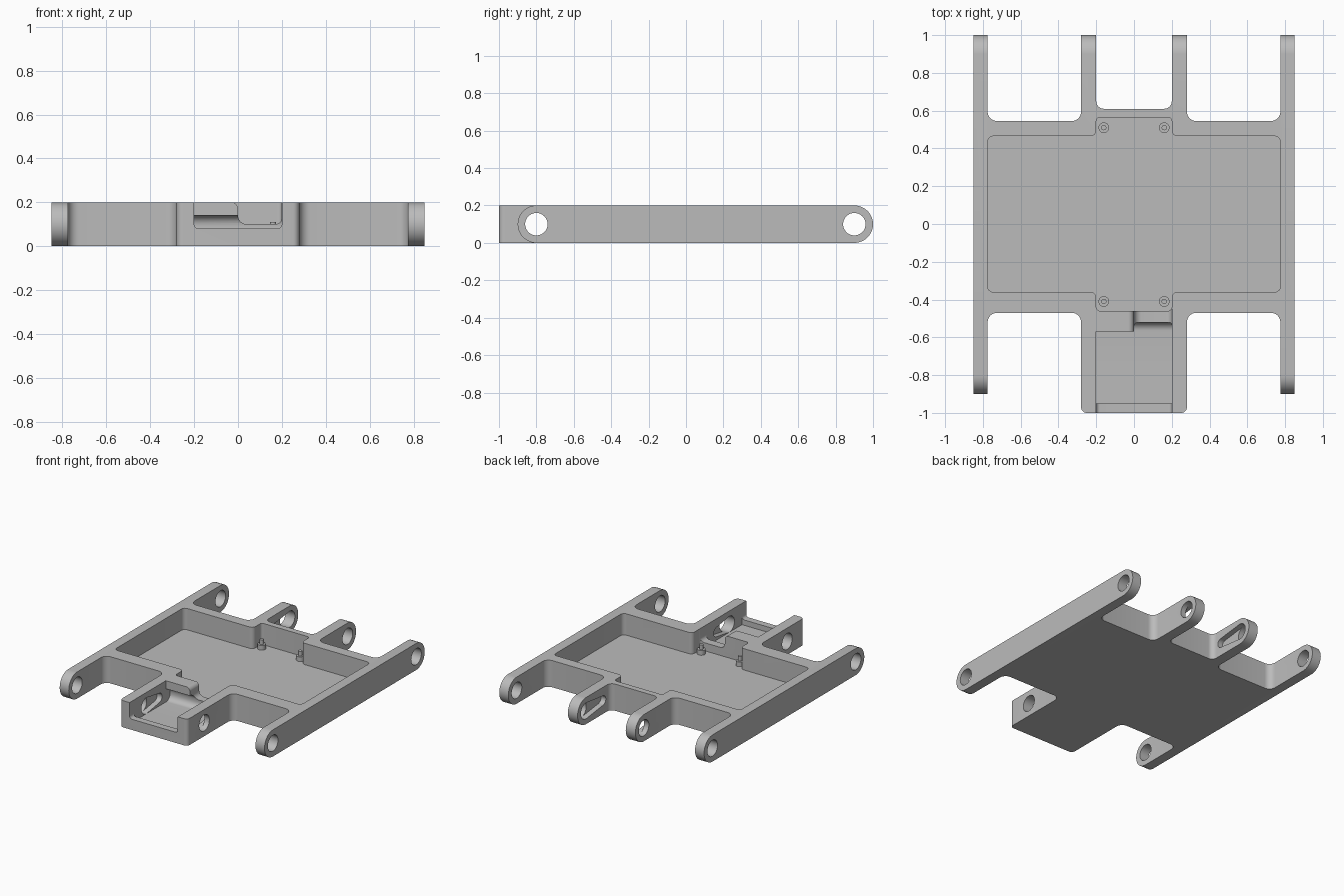
import bpy, bmesh, math
from mathutils import Vector

if "Cube" in bpy.data.objects:
    bpy.data.objects.remove(bpy.data.objects["Cube"])

gray = bpy.data.materials.new("plain gray")
gray.use_nodes = True
gray.diffuse_color = (0.5, 0.5, 0.5, 1)
gray.node_tree.nodes["Principled BSDF"].inputs["Base Color"].default_value = gray.diffuse_color

H = 0.2        # frame height
FLOOR = 0.04   # pocket floor level


def rounded(corners, steps=8):
    """Outline from (a, b, radius) corners, each replaced by a tangent arc."""
    out = []
    for i, (a, b, r) in enumerate(corners):
        p = Vector((a, b))
        if r == 0:
            out.append(p)
            continue
        u = (Vector(corners[i - 1][:2]) - p).normalized()
        v = (Vector(corners[(i + 1) % len(corners)][:2]) - p).normalized()
        centre = p + (u + v) * r           # all corners are square
        for k in range(steps + 1):
            t = k / steps * math.pi / 2
            out.append(centre - v * r * math.cos(t) - u * r * math.sin(t))
    return out


def mirrored(half):
    return half + [(-a, b, r) for a, b, r in reversed(half)]


def taper(y1, r1, y2, r2, steps=24):
    """Outline hugging two circles at axle height; y1 is the larger circle."""
    s = 1 if y1 > y2 else -1
    lean = math.asin((r1 - r2) / abs(y1 - y2)) if y1 != y2 else 0
    pts = []
    for y, r, start, sweep in ((y1, r1, -math.pi / 2 - lean, math.pi + 2 * lean),
                               (y2, r2, math.pi / 2 + lean, math.pi - 2 * lean)):
        for k in range(steps + 1):
            t = start + sweep * k / steps
            pts.append(Vector((y + s * r * math.cos(t), H / 2 + r * math.sin(t))))
    return pts


def prism(name, outline, axis, lo, hi):
    """Extrude a 2D outline along the named axis."""
    place = {"x": lambda p, c: (c, p[0], p[1]),
             "y": lambda p, c: (p[0], c, p[1]),
             "z": lambda p, c: (p[0], p[1], c)}[axis]
    bm = bmesh.new()
    rings = [[bm.verts.new(place(p, c)) for p in outline] for c in (lo, hi)]
    n = len(outline)
    for ring in rings:
        bm.faces.new(ring)
    for i in range(n):
        j = (i + 1) % n
        bm.faces.new((rings[0][i], rings[0][j], rings[1][j], rings[1][i]))
    bmesh.ops.remove_doubles(bm, verts=bm.verts[:], dist=1e-5)
    bmesh.ops.recalc_face_normals(bm, faces=bm.faces[:])
    mesh = bpy.data.meshes.new(name)
    bm.to_mesh(mesh)
    bm.free()
    mesh.materials.append(gray)
    ob = bpy.data.objects.new(name, mesh)
    bpy.context.collection.objects.link(ob)
    return ob


def combine(target, tool, operation="DIFFERENCE"):
    """Apply a boolean and discard the tool."""
    mod = target.modifiers.new("cut", "BOOLEAN")
    mod.operation, mod.solver, mod.object = operation, "EXACT", tool
    bpy.context.view_layer.objects.active = target
    bpy.ops.object.modifier_apply(modifier=mod.name)
    bpy.data.objects.remove(tool)


def smooth(ob):
    bpy.ops.object.select_all(action="DESELECT")
    ob.select_set(True)
    bpy.context.view_layer.objects.active = ob
    bpy.ops.object.shade_smooth_by_angle(angle=math.radians(30))


# Frame plan: side rails, rear arms, tray and front box
frame = prism("frame", rounded(mirrored([
    (0.2, 0.61, 0.04), (0.2, 1.1, 0), (0.28, 1.1, 0), (0.28, 0.545, 0.05),
    (0.775, 0.545, 0.05), (0.775, 1.1, 0), (0.85, 1.1, 0), (0.85, -1.1, 0),
    (0.775, -1.1, 0), (0.775, -0.47, 0.05), (0.28, -0.47, 0.05), (0.28, -1, 0.03)])),
    "z", -0.1, 0.3)

# Side envelope: round rail and arm ends, square front box
envelope = prism("envelope", taper(0.9, H / 2, -0.8, H / 2), "x", -1, 1)
box_end = prism("box_end", [(-1.1, 0), (0, 0), (0, H), (-1.1, H)], "x", -0.5, 0.5)
combine(envelope, box_end, "UNION")
combine(frame, envelope, "INTERSECT")

# Tray pocket with front and rear tabs
combine(frame, prism("tray_pocket", rounded(mirrored([
    (0.2, 0.565, 0.02), (0.2, 0.465, 0.03), (0.775, 0.465, 0.03),
    (0.775, -0.36, 0.03), (0.2, -0.36, 0.03), (0.2, -0.46, 0.02)])), "z", FLOOR, 0.3))

# Front box pocket, undercutting the dividing wall
combine(frame, prism("box_pocket", rounded([
    (-0.95, FLOOR, 0), (-0.52, FLOOR, 0.045), (-0.52, 0.14, 0.045),
    (-0.57, 0.14, 0), (-0.57, 0.3, 0), (-0.95, 0.3, 0)]), "x", -0.2, 0.2))

# Front opening above the sill
combine(frame, prism("sill_opening", rounded([
    (-0.2, 0.08, 0.02), (0.2, 0.08, 0.02), (0.2, 0.3, 0), (-0.2, 0.3, 0)]),
    "y", -1.1, -0.94))

# Cable notch through the dividing wall
combine(frame, prism("cable_notch", rounded([
    (0, 0.1, 0.04), (0.2, 0.1, 0.03), (0.2, 0.3, 0), (-0.031, 0.3, 0),
    (-0.031, H, 0), (0, H, 0.03)]), "y", -0.6, -0.45))

# Axle holes and the tapered slots on the inner faces
for y, y_slot in ((0.9, 0.7), (-0.8, -0.65)):
    combine(frame, prism("slot", taper(y, 0.059, y_slot, 0.035), "x", -0.24, 0.24))
    combine(frame, prism("axle_hole", taper(y, 0.06, y, 0.06), "x", -1, 1))
smooth(frame)

# Mounting pegs: wide base and thin pin
for y, end in ((0.51, "rear"), (-0.41, "front")):
    for x, side in ((0.16, "left"), (-0.16, "right")):
        for part, r, top in (("base", 0.028, 0.075), ("pin", 0.014, 0.11)):
            ring = [(x + r * math.cos(k * math.pi / 12), y + r * math.sin(k * math.pi / 12))
                    for k in range(24)]
            smooth(prism(f"{end}_{side}_peg_{part}", ring, "z", FLOOR - 0.01, top))
